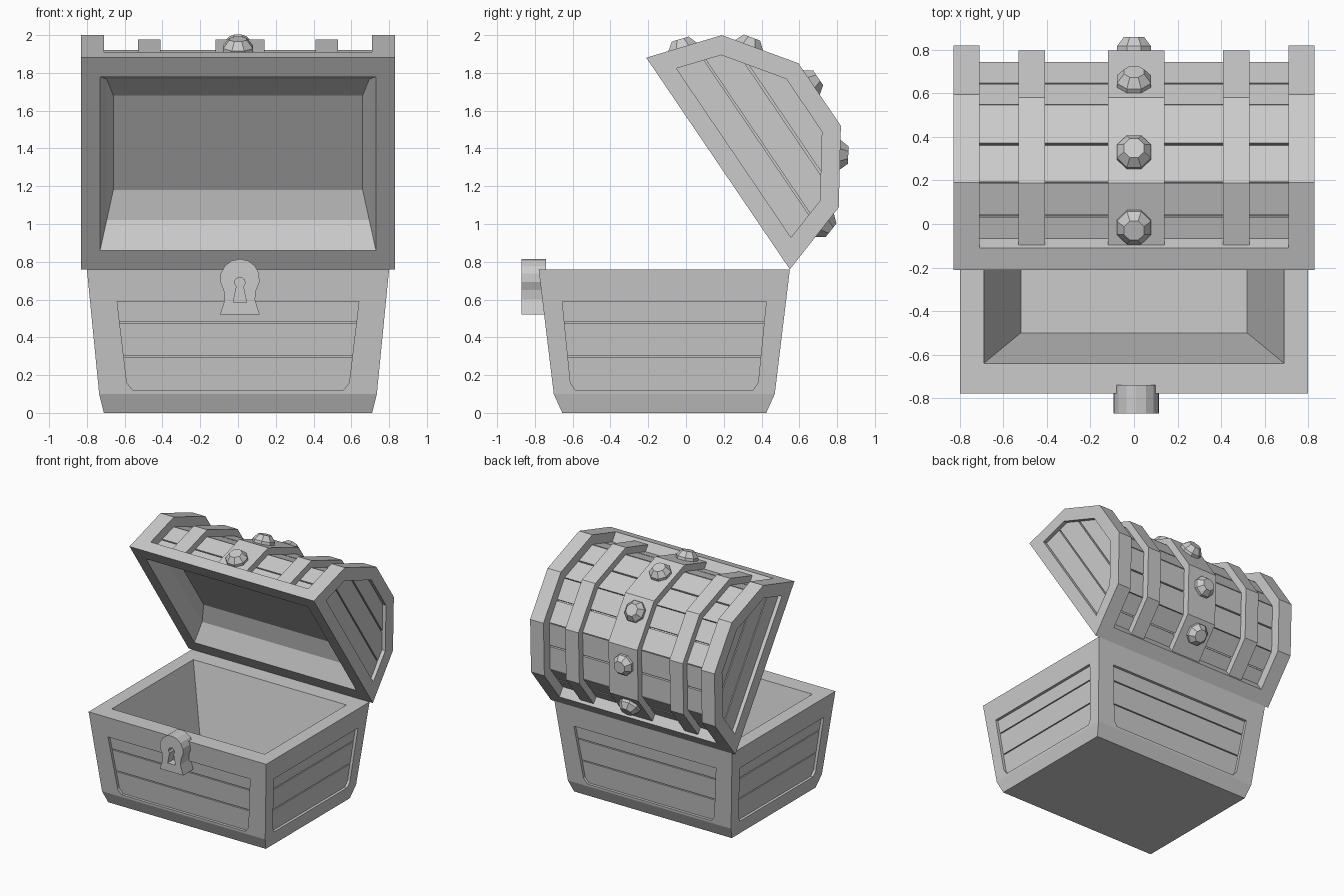
import bpy, bmesh, math
from mathutils import Vector

old = bpy.data.objects.get("Cube")
if old:
    bpy.data.objects.remove(old, do_unlink=True)

GREY = (0.6, 0.6, 0.6, 1)
mat = bpy.data.materials.new("plain grey")
mat.use_nodes = True
mat.diffuse_color = GREY
mat.node_tree.nodes["Principled BSDF"].inputs["Base Color"].default_value = GREY


def loft(name, rings):
    """Capped solid through matching rings of points."""
    bm = bmesh.new()
    loops = [[bm.verts.new(p) for p in ring] for ring in rings]
    n = len(loops[0])
    for a, b in zip(loops, loops[1:]):
        for i in range(n):
            j = (i + 1) % n
            bm.faces.new((a[i], a[j], b[j], b[i]))
    bm.faces.new(loops[0])
    bm.faces.new(loops[-1])
    bmesh.ops.recalc_face_normals(bm, faces=bm.faces)
    me = bpy.data.meshes.new(name)
    bm.to_mesh(me)
    bm.free()
    me.materials.append(mat)
    ob = bpy.data.objects.new(name, me)
    bpy.context.collection.objects.link(ob)
    return ob


def cut(target, cutter):
    mod = target.modifiers.new("cut", "BOOLEAN")
    mod.operation, mod.solver, mod.object = "DIFFERENCE", "EXACT", cutter
    bpy.context.view_layer.objects.active = target
    bpy.ops.object.modifier_apply(modifier=mod.name)
    bpy.data.objects.remove(cutter, do_unlink=True)


def rect(cx, cy, hx, hy):
    return [(cx - hx, cy - hy), (cx + hx, cy - hy), (cx + hx, cy + hy), (cx - hx, cy + hy)]


# ---------- chest base ----------
CY = -0.115


def box_ring(hx, hy, z):
    return [(x, y, z) for x, y in rect(0, CY, hx, hy)]


base = loft("base_body", [box_ring(0.71, 0.54, 0), box_ring(0.735, 0.585, 0.1),
                          box_ring(0.80, 0.665, 0.76)])
cut(base, loft("cavity", [box_ring(0.52, 0.385, 0.12), box_ring(0.69, 0.525, 0.76),
                          box_ring(0.70, 0.53, 0.80)]))

# recessed plank panels on the four walls
WALLS = {"front": ((0, -1), 0.585, 0.08, 0.64), "back": ((0, 1), 0.585, 0.08, 0.64),
         "left": ((1, 0), 0.735, 0.065, 0.54), "right": ((-1, 0), 0.735, 0.065, 0.54)}
for side, (n, d, slope, w) in WALLS.items():
    def wall(s, z, off):
        r = d + slope * (z - 0.1) / 0.66 + off
        return (n[0] * r - n[1] * s, CY + n[1] * r + n[0] * s, z)

    outline = [(-w, 0.59), (-0.92 * w, 0.16), (-0.87 * w, 0.12),
               (0.87 * w, 0.12), (0.92 * w, 0.16), (w, 0.59)]
    cut(base, loft("recess", [[wall(s, z, o) for s, z in outline] for o in (-0.04, 0.05)]))
    for i, (z0, z1) in enumerate([(0.11, 0.296), (0.304, 0.476), (0.484, 0.60)]):
        plank = [(-w, z0), (w, z0), (w, z1), (-w, z1)]
        loft(f"{side}_plank_{i + 1}", [[wall(s, z, o) for s, z in plank] for o in (-0.05, -0.022)])

# ---------- lid, in its own frame: u runs up from the hinge, v points outward ----------
HINGE = Vector((0, 0.55, 0.76))
U = Vector((0, -0.5615, 0.8275))
V = Vector((0, 0.8275, 0.5615))
X = Vector((1, 0, 0))
MID = 0.677


def lid(x, u, v):
    return HINGE + X * x + U * u + V * v


def prism(name, pts, x0, x1):
    return loft(name, [[lid(x, u, v) for u, v in pts] for x in (x0, x1)])


def arch(inset, foot=0.0):
    """Six point dome profile, moved inward, with its ends at height foot."""
    half = [Vector((MID, 0)), Vector((0.551, 0.398)), Vector((0.2, 0.65))]
    norms = []
    for a, b in zip(half, half[1:]):
        e = (b - a).normalized()
        norms.append(Vector((e.y, -e.x)))
    norms.append(Vector((0, 1)))
    pts = [half[i] - (norms[i - 1] + norms[i]) / (1 + norms[i - 1].dot(norms[i])) * inset
           for i in (1, 2)]
    e = half[1] - half[0]
    pts.insert(0, Vector((MID - inset / norms[0].x + e.x * foot / e.y, foot)))
    low = [Vector((MID - p.x, p.y)) for p in pts]
    return low + [Vector((MID + p.x, p.y)) for p in reversed(pts)]


def hoop(name, outer, inner, x0, x1, foot):
    return prism(name, arch(outer, foot) + arch(inner, foot)[::-1], x0, x1)


def tray():
    rings = [(-0.05, 0.595, 0.743), (0, 0.555, 0.73), (0.13, 0.451, 0.695), (0.196, 0.302, 0.66)]
    return loft("tray", [[lid(x, u, v) for x, u in rect(0, MID, hx, hu)] for v, hu, hx in rings])


cut(prism("lid_core", arch(0.1, 0.05), -0.78, 0.78), tray())
rim = [arch(0)[0], arch(0, 0.1)[0], arch(0, 0.1)[-1], arch(0)[-1]]
cut(prism("lid_rim", rim, -0.83, 0.83), tray())

# end frames and end planks
for side, sx in (("left", 1), ("right", -1)):
    hoop(f"{side}_lid_frame", 0, 0.1, sx * 0.71, sx * 0.83, 0.02)
    for i, (v0, v1, h0, h1) in enumerate([(0.09, 0.245, 0.57, 0.53), (0.255, 0.415, 0.52, 0.45),
                                          (0.427, 0.58, 0.42, 0.24)]):
        quad = [(MID - h0, v0), (MID + h0, v0), (MID + h1, v1), (MID - h1, v1)]
        prism(f"{side}_lid_end_plank_{i + 1}", quad, sx * 0.77, sx * 0.80)

# bands over the dome
for name, x0, x1 in (("right", -0.53, -0.41), ("middle", -0.12, 0.14), ("left", 0.41, 0.53)):
    hoop(f"{name}_lid_band", 0.022, 0.102, x0, x1, 0.03)

# dome planks, two on each facet with narrow gaps
top, low = arch(0.075, 0.05), arch(0.11, 0.05)
for f in range(5):
    for k, (t0, t1) in enumerate([(0.0, 0.485), (0.515, 0.985)]):
        quad = [top[f].lerp(top[f + 1], t0), top[f].lerp(top[f + 1], t1),
                low[f].lerp(low[f + 1], t1), low[f].lerp(low[f + 1], t0)]
        prism(f"dome_plank_{f * 2 + k + 1}", quad, -0.72, 0.72)

# faceted studs along the middle band
band = arch(0.022)
for f, t in enumerate((0.72, 0.65, 0.70, 0.65, 0.52)):
    p = band[f].lerp(band[f + 1], t)
    e = (band[f + 1] - band[f]).normalized()
    along = U * e.x + V * e.y
    out = V * e.x - U * e.y
    centre = lid(0, p.x, p.y)
    rings = []
    for r, h in ((0.085, -0.02), (0.085, 0.022), (0.05, 0.065)):
        angles = [math.tau * (i + 0.5) / 8 for i in range(8)]
        rings.append([centre + out * h + X * r * math.cos(a) + along * r * math.sin(a)
                      for a in angles])
    loft(f"stud_{f + 1}", rings)

# ---------- lock plate with keyhole ----------
LX = 0.01


def plate(name, pts, y0, y1):
    return loft(name, [[(LX + x, y, z) for x, z in pts] for y in (y0, y1)])


def dome(r, cz, a0, a1, n):
    step = (a1 - a0) / n
    return [(r * math.cos(math.radians(a0 + step * i)), cz + r * math.sin(math.radians(a0 + step * i)))
            for i in range(n + 1)]


lock = plate("lock_plate", [(-0.105, 0.52), (0.105, 0.52), (0.08, 0.60)]
             + dome(0.105, 0.71, -35, 215, 10) + [(-0.08, 0.60)], -0.87, -0.74)
cut(lock, plate("keyhole", [(-0.035, 0.585), (0.035, 0.585)]
                + dome(0.028, 0.69, -50, 230, 7), -0.90, -0.80))
